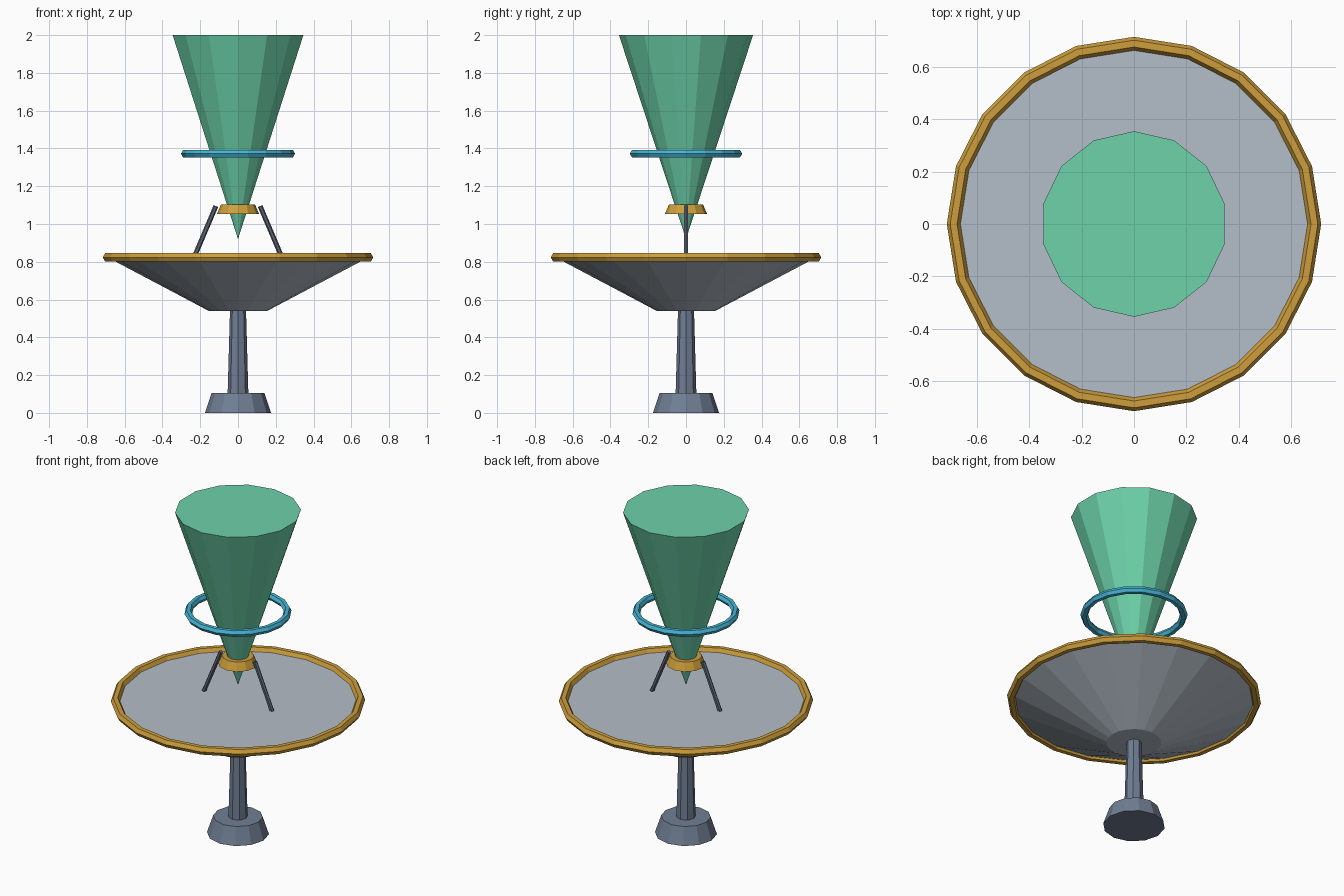
import bpy
from math import pi
from mathutils import Vector

cube = bpy.data.objects.get("Cube")
if cube:
    bpy.data.objects.remove(cube)


def material(name, rgb):
    """Flat material from 0-255 sRGB values."""
    lin = [((c / 255 + 0.055) / 1.055) ** 2.4 for c in rgb]
    mat = bpy.data.materials.new(name)
    mat.use_nodes = True
    mat.diffuse_color = (*lin, 1)
    mat.node_tree.nodes["Principled BSDF"].inputs["Base Color"].default_value = (*lin, 1)
    return mat


slate = material("slate", (112, 126, 147))
pale_grey = material("pale grey", (180, 189, 200))
dark_steel = material("dark steel", (92, 100, 115))
gold = material("gold", (205, 158, 60))
cyan = material("cyan", (70, 180, 212))
green = material("green", (109, 210, 170))


def finish(name, mat):
    obj = bpy.context.object
    obj.name = name
    obj.data.materials.append(mat)
    return obj


def frustum(name, mat, sides, r_low, r_high, z_low, z_high):
    bpy.ops.mesh.primitive_cone_add(vertices=sides, radius1=r_low, radius2=r_high,
                                    depth=z_high - z_low,
                                    location=(0, 0, (z_low + z_high) / 2))
    return finish(name, mat)


def ring(name, mat, segments, radius, thickness, z):
    bpy.ops.mesh.primitive_torus_add(major_segments=segments, minor_segments=6,
                                     major_radius=radius, minor_radius=thickness,
                                     location=(0, 0, z))
    return finish(name, mat)


def rod(name, mat, start, end, radius):
    start, end = Vector(start), Vector(end)
    axis = end - start
    bpy.ops.mesh.primitive_cylinder_add(vertices=6, radius=radius, depth=axis.length,
                                        location=(start + end) / 2,
                                        rotation=axis.to_track_quat("Z", "Y").to_euler())
    return finish(name, mat)


# Stand
frustum("base", slate, 12, 0.175, 0.14, 0, 0.105)
frustum("pole", slate, 8, 0.055, 0.042, 0.1, 0.56)

# Dish with its rim
frustum("dish", pale_grey, 20, 0.155, 0.69, 0.54, 0.823)
ring("dish_rim", gold, 20, 0.69, 0.026, 0.823)

# Two struts leaning in towards the collar
for side, sign in (("left", 1), ("right", -1)):
    rod(f"{side}_strut", dark_steel, (sign * 0.238, 0, 0.81), (sign * 0.117, 0, 1.095), 0.013)

# Collar, beam and floating ring
frustum("collar", gold, 12, 0.112, 0.09, 1.053, 1.103)
frustum("beam", green, 14, 0, 0.355, 0.92, 2)
ring("beam_ring", cyan, 18, 0.28, 0.022, 1.372)
